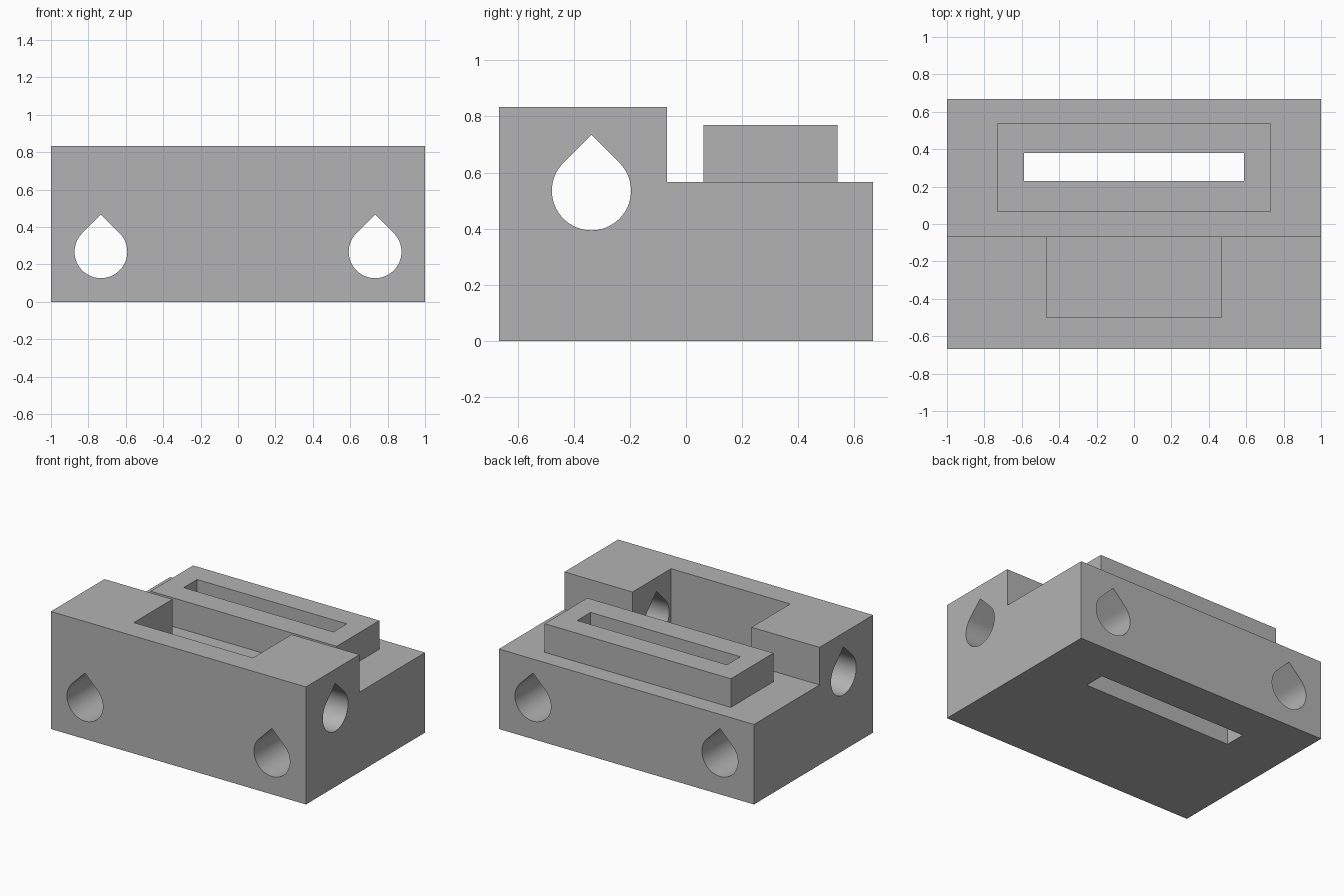
import bpy, bmesh, math
from mathutils import Matrix

old = bpy.data.objects.get("Cube")
if old:
    bpy.data.objects.remove(old, do_unlink=True)

grey = bpy.data.materials.new("plain grey")
grey.use_nodes = True
colour = (0.45, 0.45, 0.45, 1)
grey.diffuse_color = colour
grey.node_tree.nodes["Principled BSDF"].inputs["Base Color"].default_value = colour


def prism(name, profile, length, matrix):
    """Extrude a flat outline along local z, centred, then place it."""
    bm = bmesh.new()
    face = bm.faces.new([bm.verts.new((u, v, -length / 2)) for u, v in profile])
    top = bmesh.ops.extrude_face_region(bm, geom=[face])["geom"]
    bmesh.ops.translate(bm, vec=(0, 0, length),
                        verts=[v for v in top if isinstance(v, bmesh.types.BMVert)])
    bmesh.ops.transform(bm, matrix=matrix, verts=bm.verts)
    bmesh.ops.recalc_face_normals(bm, faces=bm.faces)
    mesh = bpy.data.meshes.new(name)
    bm.to_mesh(mesh)
    bm.free()
    mesh.materials.append(grey)
    ob = bpy.data.objects.new(name, mesh)
    bpy.context.collection.objects.link(ob)
    return ob


def box(name, half_x, y0, y1, z0, z1):
    outline = [(-half_x, y0), (half_x, y0), (half_x, y1), (-half_x, y1)]
    return prism(name, outline, z1 - z0, Matrix.Translation((0, 0, (z0 + z1) / 2)))


def teardrop(radius, steps=48):
    """Round outline closed by a 45 degree roof pointing along +v."""
    arc = [math.radians(135 + 270 * i / steps) for i in range(steps + 1)]
    return ([(radius * math.cos(a), radius * math.sin(a)) for a in arc]
            + [(0, radius * math.sqrt(2))])


def combine(target, tool, operation):
    mod = target.modifiers.new(tool.name, 'BOOLEAN')
    mod.operation, mod.solver, mod.object = operation, 'EXACT', tool
    bpy.context.view_layer.objects.active = target
    bpy.ops.object.modifier_apply(modifier=mod.name)
    bpy.data.objects.remove(tool, do_unlink=True)


# Local (u, v, w) axes turned to world (y, z, x) and (x, z, -y)
along_x = Matrix(((0, 0, 1, 0), (1, 0, 0, 0), (0, 1, 0, 0), (0, 0, 0, 1)))
along_y = Matrix.Rotation(math.pi / 2, 4, 'X')

# Stepped body with the raised guide block
depth, step_y, step_z, height = 0.667, -0.067, 0.567, 0.833
outline = [(-depth, 0), (depth, 0), (depth, step_z), (step_y, step_z),
           (step_y, height), (-depth, height)]
body = prism("carriage_block", outline, 2, along_x)
combine(body, box("raised_guide", 0.73, 0.063, 0.54, 0.4, 0.77), 'UNION')

# Slot through the guide and open pocket in the front part
combine(body, box("slot_cutter", 0.587, 0.23, 0.38, -0.2, 1), 'DIFFERENCE')
combine(body, box("pocket_cutter", 0.467, -0.5, step_y, 0.33, 1), 'DIFFERENCE')

# Teardrop bores: one across the width, two front to back
hole = teardrop(0.141)
combine(body, prism("cross_bore", hole, 3,
                    Matrix.Translation((0, -0.337, 0.535)) @ along_x), 'DIFFERENCE')
for x in (-0.733, 0.733):
    combine(body, prism("rod_bore", hole, 3,
                        Matrix.Translation((x, 0, 0.268)) @ along_y), 'DIFFERENCE')

# Smooth bores, sharp edges elsewhere
bpy.ops.object.select_all(action='DESELECT')
body.select_set(True)
bpy.context.view_layer.objects.active = body
bpy.ops.object.shade_smooth_by_angle(angle=math.radians(30))
